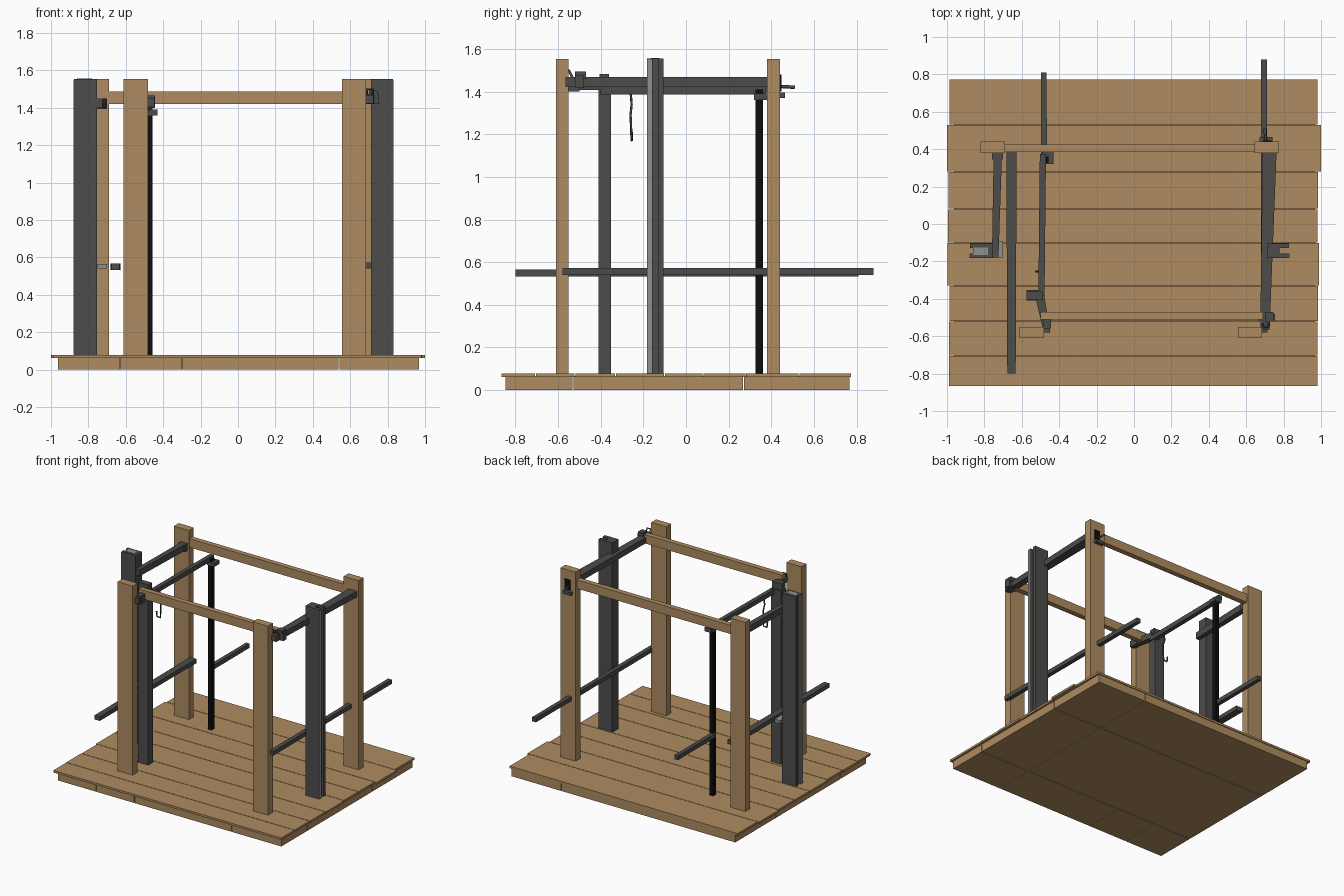
import bpy, bmesh, math, random
from mathutils import Vector

if "Cube" in bpy.data.objects:
    bpy.data.objects.remove(bpy.data.objects["Cube"])

random.seed(4)


def material(name, r, g, b):
    m = bpy.data.materials.new(name)
    m.diffuse_color = (r, g, b, 1)
    m.use_nodes = True
    m.node_tree.nodes["Principled BSDF"].inputs["Base Color"].default_value = m.diffuse_color
    return m


WOOD = material("wood", 0.43, 0.265, 0.12)
IRON = material("dark_iron", 0.072, 0.074, 0.070)
BLACK = material("black", 0.004, 0.004, 0.004)
GREY = material("pale_metal", 0.27, 0.29, 0.27)


def finish(name, bm, mat):
    bmesh.ops.recalc_face_normals(bm, faces=bm.faces)
    me = bpy.data.meshes.new(name)
    bm.to_mesh(me)
    bm.free()
    me.materials.append(mat)
    ob = bpy.data.objects.new(name, me)
    bpy.context.collection.objects.link(ob)
    return ob


def box(name, x, y, z, mat):
    """Axis-aligned box from (min, max) pairs."""
    bm = bmesh.new()
    bmesh.ops.create_cube(bm, size=1)
    for v in bm.verts:
        v.co = Vector([(p[0] + p[1]) / 2 + c * (p[1] - p[0])
                       for p, c in zip((x, y, z), v.co)])
    return finish(name, bm, mat)


def beam(name, a, b, wa, wb, h, mat):
    """Bar running along y from a to b, tapering in width from wa to wb."""
    bm = bmesh.new()
    rings = []
    for p, w in ((a, wa), (b, wb)):
        rings.append([bm.verts.new((p[0] + sx * w / 2, p[1], p[2] + sz * h / 2))
                      for sx, sz in ((-1, -1), (1, -1), (1, 1), (-1, 1))])
    for i in range(4):
        j = (i + 1) % 4
        bm.faces.new((rings[0][i], rings[0][j], rings[1][j], rings[1][i]))
    bm.faces.new(rings[0])
    bm.faces.new(rings[1])
    return finish(name, bm, mat)


def prism(name, outline, z0, z1, mat):
    """Upright extrusion of a plan outline."""
    bm = bmesh.new()
    f = bm.faces.new([bm.verts.new((x, y, z0)) for x, y in outline])
    top = bmesh.ops.extrude_face_region(bm, geom=[f])["geom"]
    for v in top:
        if isinstance(v, bmesh.types.BMVert):
            v.co.z = z1
    return finish(name, bm, mat)


def wire(name, pts, r, mat):
    cu = bpy.data.curves.new(name, "CURVE")
    cu.dimensions = "3D"
    cu.bevel_depth = r
    cu.bevel_resolution = 0
    cu.use_fill_caps = True
    s = cu.splines.new("POLY")
    s.points.add(len(pts) - 1)
    for p, c in zip(s.points, pts):
        p.co = (*c, 1)
    cu.materials.append(mat)
    ob = bpy.data.objects.new(name, cu)
    bpy.context.collection.objects.link(ob)


# platform: thick slabs below, thin planks on top
ys = [-0.85, -0.53, 0.27, 0.77]
for r in range(3):
    xs = [-0.965, -0.63, -0.30, 0.54, 0.97] if r == 0 else [-0.965, 0.54, 0.97]
    for i in range(len(xs) - 1):
        box("base_slab", (xs[i] + 0.003, xs[i + 1] - 0.003),
            (ys[r] + 0.003, ys[r + 1] - 0.003), (0.0, 0.066), WOOD)
cuts = [-0.868, -0.705, -0.52, -0.33, -0.10, 0.08, 0.28, 0.53, 0.775]
for i in range(8):
    left = -1.0 if i == 6 else -0.985 - random.uniform(0, 0.012)
    right = 1.0 if i == 6 else 0.98 + random.uniform(0, 0.01)
    box("floor_plank", (left, right), (cuts[i] + 0.002, cuts[i + 1] - 0.002),
        (0.062, 0.078), WOOD)

# wooden corner posts and cross rails
for name, x0, y0 in (("front_left_post", -0.612, -0.61), ("front_right_post", 0.555, -0.61),
                     ("back_left_post", -0.82, 0.38), ("back_right_post", 0.645, 0.38)):
    box(name, (x0, x0 + 0.13), (y0, y0 + 0.06), (0.07, 1.553), WOOD)
box("front_rail", (-0.50, 0.69), (-0.51, -0.47), (1.42, 1.488), WOOD)
box("back_rail", (-0.70, 0.66), (0.385, 0.425), (1.42, 1.488), WOOD)

# dark channel posts at the middle of each side, slot facing outward
for s, x_in, x_out, name in ((1, 0.71, 0.828, "right"), (-1, -0.755, -0.877, "left")):
    x_slot = x_out - s * 0.05
    prism(name + "_channel_post",
          [(x_in, -0.183), (x_out, -0.183), (x_out, -0.157), (x_slot, -0.157),
           (x_slot, -0.128), (x_out, -0.128), (x_out, -0.105), (x_in, -0.105)],
          0.07, 1.555, IRON)
    a, b = sorted((x_out, x_out + s * 0.003))
    box(name + "_channel_edge", (a, b), (-0.183, -0.159), (0.08, 1.55), GREY)
box("left_channel_cap", (-0.86, -0.78), (-0.165, -0.125), (1.552, 1.557), GREY)

# inner left posts
box("inner_dark_post", (-0.575, -0.488), (-0.41, -0.352), (0.07, 1.43), IRON)
box("thin_black_post", (-0.485, -0.457), (0.325, 0.36), (0.07, 1.41), BLACK)

# upper dark side rails
beam("left_upper_rail", (-0.742, -0.18, 1.425), (-0.728, 0.385, 1.425), 0.035, 0.045, 0.05, IRON)
beam("inner_upper_rail", (-0.495, -0.40, 1.405), (-0.487, 0.375, 1.405), 0.033, 0.033, 0.036, IRON)
beam("inner_rail_tip", (-0.465, -0.58, 1.43), (-0.505, -0.38, 1.43), 0.035, 0.05, 0.045, IRON)
beam("right_upper_rail", (0.70, -0.565, 1.445), (0.725, 0.39, 1.445), 0.05, 0.075, 0.045, IRON)

# lower long bars
beam("left_lower_bar", (-0.655, -0.80, 0.55), (-0.655, 0.385, 0.55), 0.045, 0.055, 0.033, IRON)
beam("inner_lower_bar", (-0.482, 0.34, 0.55), (-0.482, 0.81, 0.55), 0.032, 0.03, 0.033, IRON)
beam("right_lower_bar", (0.697, -0.58, 0.557), (0.695, 0.88, 0.557), 0.034, 0.032, 0.033, IRON)
box("left_bar_stub", (-0.75, -0.70), (-0.18, -0.09), (0.54, 0.565), GREY)

# brackets where rails meet the posts
box("front_right_bracket", (0.665, 0.755), (-0.52, -0.48), (1.42, 1.475), IRON)
box("front_right_clip", (0.70, 0.745), (-0.52, -0.47), (1.46, 1.495), IRON)
box("inner_post_bracket", (-0.575, -0.49), (-0.405, -0.36), (1.42, 1.482), IRON)
box("inner_front_bracket", (-0.485, -0.445), (-0.56, -0.50), (1.40, 1.465), IRON)
box("black_post_bracket", (-0.49, -0.43), (0.32, 0.385), (1.36, 1.39), IRON)
box("back_left_bracket", (-0.76, -0.70), (0.345, 0.385), (1.395, 1.45), IRON)
box("back_right_plate", (0.69, 0.735), (0.436, 0.447), (1.40, 1.48), BLACK)
box("back_right_step", (0.67, 0.74), (0.44, 0.465), (1.37, 1.395), IRON)
wire("back_right_spike", [(0.705, 0.43, 1.425), (0.70, 0.51, 1.42)], 0.008, IRON)

# hanging wire hook and small loop
wire("hanging_hook", [(-0.49, -0.26, 1.40), (-0.50, -0.255, 1.34), (-0.485, -0.26, 1.29),
                      (-0.49, -0.255, 1.17), (-0.52, -0.255, 1.17), (-0.525, -0.255, 1.21)],
     0.006, IRON)
wire("corner_loop", [(0.69, -0.53, 1.46), (0.69, -0.55, 1.50), (0.72, -0.55, 1.50),
                     (0.72, -0.53, 1.46)], 0.006, IRON)
